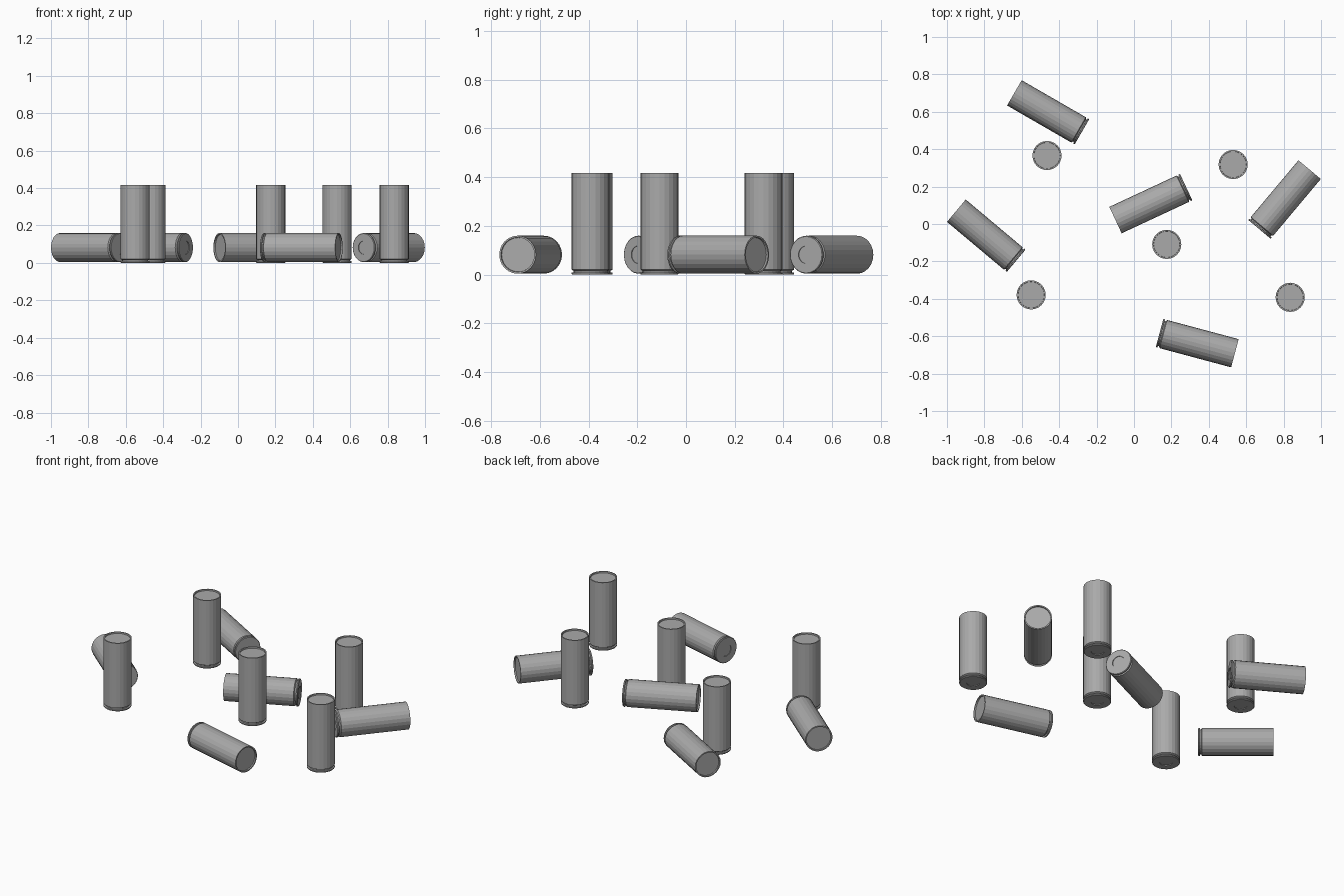
import bpy, bmesh
from math import radians, pi, cos, sin

if "Cube" in bpy.data.objects:
    bpy.data.objects.remove(bpy.data.objects["Cube"])

SIDES = 24
LENGTH = 0.417
RADIUS = 0.078

# Half cross-section (radius, height) from base centre to mouth centre
PROFILE = [
    (0.032, 0.004), (0.036, 0.004), (0.036, 0.000),      # round insert in the base
    (0.075, 0.000), (RADIUS, 0.003), (RADIUS, 0.009),    # extraction rim
    (0.069, 0.010), (0.069, 0.016), (RADIUS, 0.021),     # groove
    (RADIUS, LENGTH), (0.071, LENGTH), (0.070, LENGTH - 0.008),  # wall and mouth lip
]


def make_casing_mesh():
    bm = bmesh.new()
    rings = [[bm.verts.new((r * cos(2 * pi * i / SIDES), r * sin(2 * pi * i / SIDES), z))
              for i in range(SIDES)] for r, z in PROFILE]
    for low, high in zip(rings, rings[1:]):
        for i in range(SIDES):
            j = (i + 1) % SIDES
            bm.faces.new((low[i], low[j], high[j], high[i]))
    bm.faces.new(rings[0][::-1])
    bm.faces.new(rings[-1])
    bmesh.ops.recalc_face_normals(bm, faces=bm.faces)
    mesh = bpy.data.meshes.new("casing")
    bm.to_mesh(mesh)
    bm.free()
    return mesh


casing = make_casing_mesh()

# Dark grey metal
metal = bpy.data.materials.new("dark_metal")
metal.diffuse_color = (0.4, 0.4, 0.4, 1)
metal.use_nodes = True
metal.node_tree.nodes["Principled BSDF"].inputs["Base Color"].default_value = metal.diffuse_color
casing.materials.append(metal)


def place(name, location, rotation=(0, 0, 0)):
    obj = bpy.data.objects.new(name, casing)
    obj.location = location
    obj.rotation_euler = rotation
    bpy.context.collection.objects.link(obj)


# Standing casings
standing = [(-0.465, 0.366), (0.53, 0.318), (0.175, -0.109), (-0.55, -0.379), (0.835, -0.392)]
for n, (x, y) in enumerate(standing, 1):
    place(f"standing_casing_{n}", (x, y, 0))

# Lying casings: centre x, centre y, heading of the open mouth in degrees
lying = [(-0.459, 0.597, 150), (-0.79, -0.063, 140), (0.09, 0.109, 205),
         (0.805, 0.131, 50), (0.338, -0.637, -15)]
for n, (x, y, heading) in enumerate(lying, 1):
    a = radians(heading)
    place(f"lying_casing_{n}",
          (x - cos(a) * LENGTH / 2, y - sin(a) * LENGTH / 2, 0.082),
          (0, pi / 2, a))
